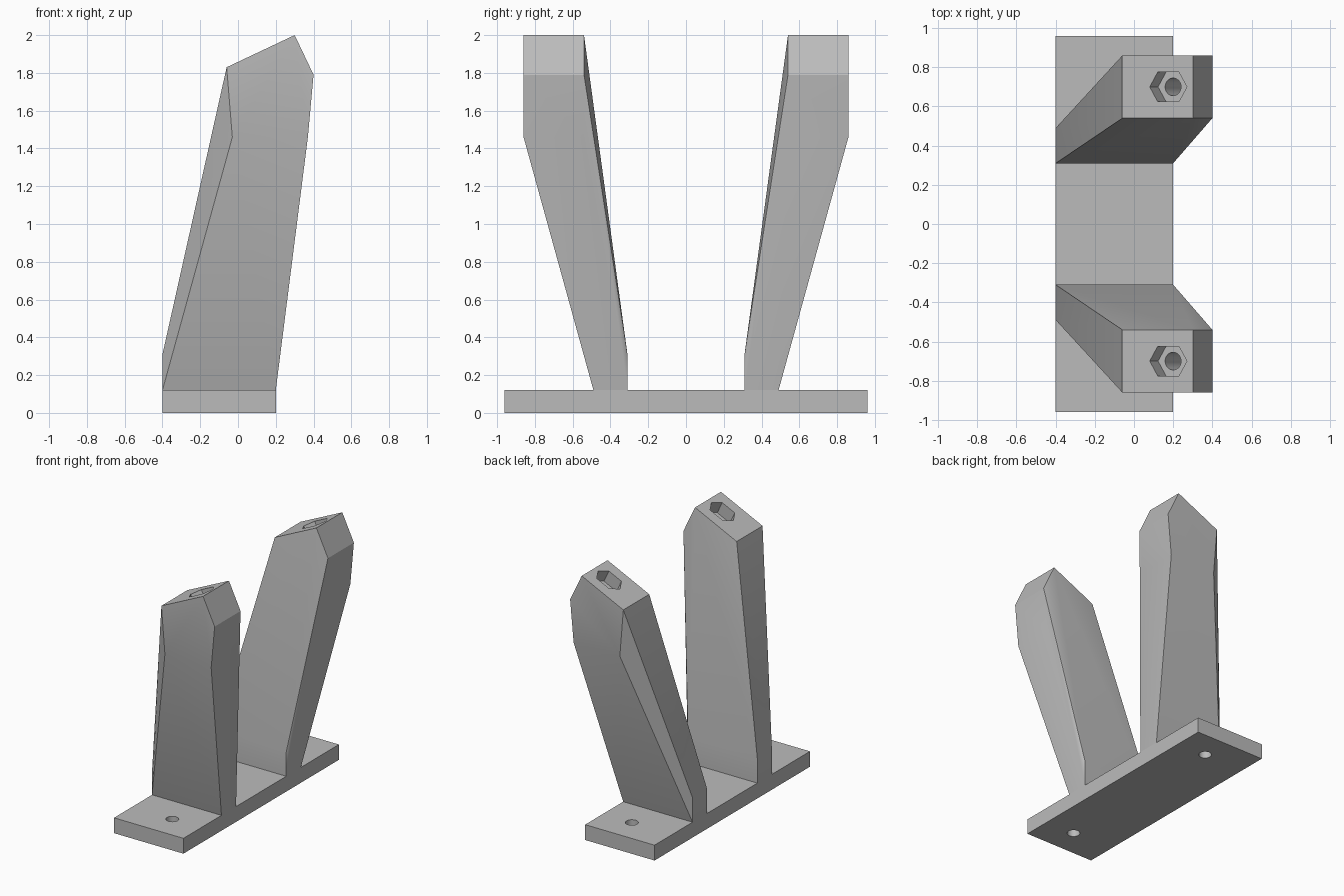
import bpy, bmesh, math
from mathutils import Matrix, Vector

if "Cube" in bpy.data.objects:
    bpy.data.objects.remove(bpy.data.objects["Cube"], do_unlink=True)

grey = bpy.data.materials.new("plain grey")
grey.use_nodes = True
colour = (0.5, 0.5, 0.5, 1)
grey.diffuse_color = colour
grey.node_tree.nodes["Principled BSDF"].inputs["Base Color"].default_value = colour


def make_object(name, bm):
    bmesh.ops.recalc_face_normals(bm, faces=bm.faces)
    mesh = bpy.data.meshes.new(name)
    bm.to_mesh(mesh)
    bm.free()
    mesh.materials.append(grey)
    obj = bpy.data.objects.new(name, mesh)
    bpy.context.collection.objects.link(obj)
    return obj


def hull(name, points):
    bm = bmesh.new()
    for p in points:
        bm.verts.new(p)
    res = bmesh.ops.convex_hull(bm, input=bm.verts)
    loose = [v for v in res["geom_interior"] if isinstance(v, bmesh.types.BMVert)]
    bmesh.ops.delete(bm, geom=loose, context="VERTS")
    bmesh.ops.dissolve_limit(bm, angle_limit=0.01, verts=bm.verts, edges=bm.edges)
    return make_object(name, bm)


def box(xs, ys, zs):
    return [(x, y, z) for x in xs for y in ys for z in zs]


def prism(name, outline, low, high, matrix):
    return hull(name, [matrix @ Vector((x, y, z)) for x, y in outline for z in (low, high)])


def circle(radius, sides=32, x=0):
    turns = [2 * math.pi * i / sides for i in range(sides)]
    return [(x + radius * math.cos(t), radius * math.sin(t)) for t in turns]


def cut(obj, cutter):
    cutter.hide_render = True
    mod = obj.modifiers.new("cut", "BOOLEAN")
    mod.object = cutter
    mod.operation = "DIFFERENCE"
    mod.solver = "EXACT"
    bpy.context.view_layer.objects.active = obj
    bpy.ops.object.modifier_apply(modifier=mod.name)
    bpy.data.objects.remove(cutter, do_unlink=True)


def finish(obj):
    bpy.ops.object.select_all(action="DESELECT")
    obj.select_set(True)
    bpy.context.view_layer.objects.active = obj
    bpy.ops.object.shade_smooth_by_angle(angle=math.radians(30))


# Base plate with two screw holes
plate = hull("base_plate", box((-0.4, 0.2), (-0.96, 0.96), (0, 0.12)))
for side in (-1, 1):
    cut(plate, prism("screw_cutter", circle(0.046), -0.1, 0.3,
                     Matrix.Translation((-0.05, side * 0.74, 0))))
finish(plate)

# Leaning arms: a foot block blended into a tilted head
head = [(-0.06, 1.83), (0.30, 2.0), (0.40, 1.79), (0.37, 1.46), (-0.03, 1.46)]
tilt = math.atan2(2.0 - 1.83, 0.36)
nut = [(-0.105, 0), (-0.06, 0.075), (0.06, 0.075), (0.105, 0), (0.06, -0.075), (-0.06, -0.075)]
for name, side in (("front_arm", -1), ("back_arm", 1)):
    foot = box((-0.4, 0.2), (side * 0.31, side * 0.49), (0.12, 0.31))
    arm = hull(name, foot + [(x, side * y, z) for x, z in head for y in (0.54, 0.86)])
    # Nut pocket and blind bolt hole square to the tilted top
    seat = Matrix.Translation((0.175, side * 0.7, 1.941)) @ Matrix.Rotation(-tilt, 4, "Y")
    cut(arm, prism("nut_cutter", nut, -0.1, 0.1, seat))
    cut(arm, prism("bolt_cutter", circle(0.045, x=-0.02), -0.3, 0.05, seat))
    finish(arm)
